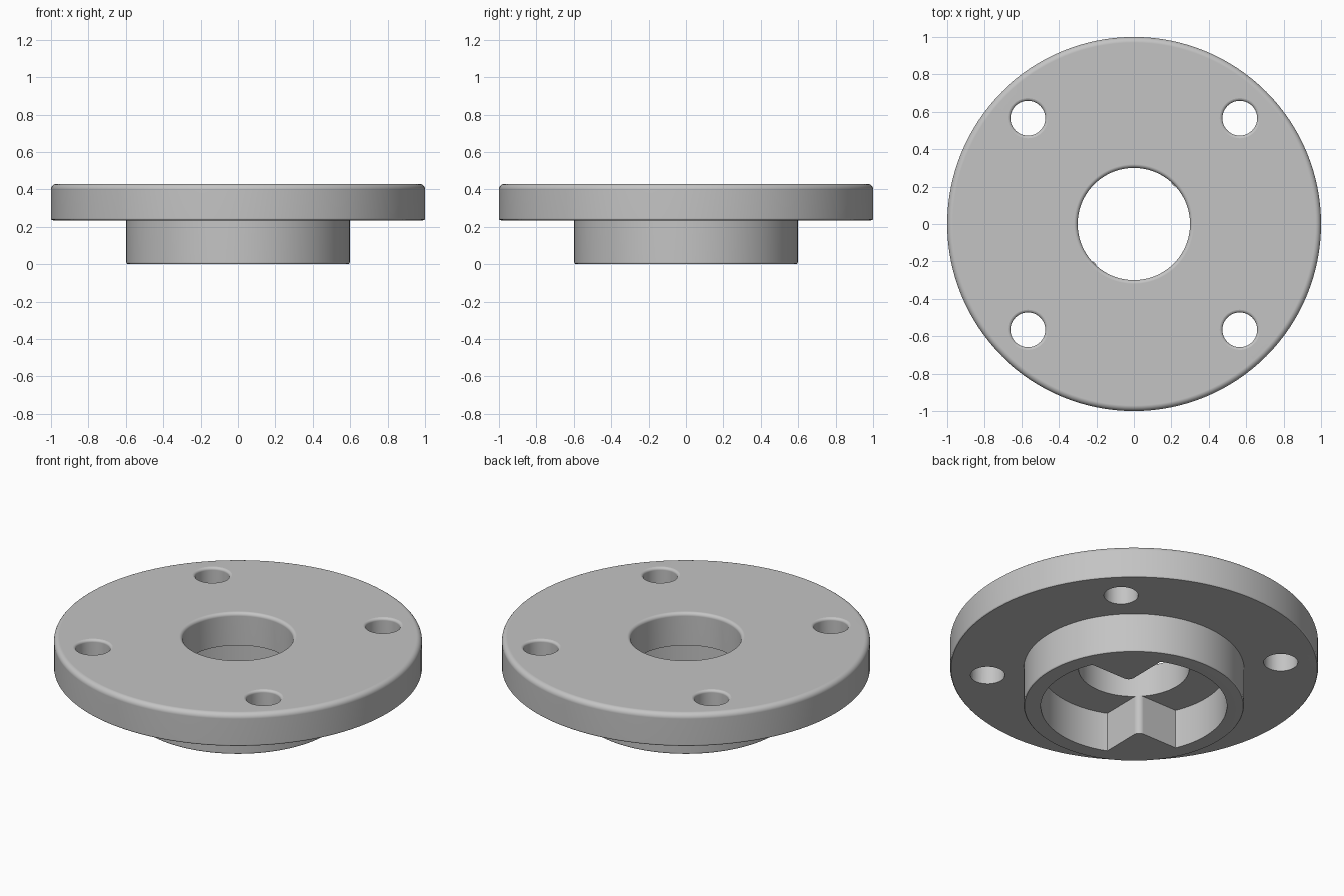
import bpy, bmesh, math
from math import cos, sin, pi, radians

if "Cube" in bpy.data.objects:
    bpy.data.objects.remove(bpy.data.objects["Cube"])

HEIGHT, STEP = 0.43, 0.235      # top of the flange, underside of the flange
BORE_R, CAVITY_R, HUB_R = 0.30, 0.505, 0.598

steel = bpy.data.materials.new("light_grey")
steel.diffuse_color = (0.55, 0.55, 0.55, 1)
steel.use_nodes = True
steel.node_tree.nodes["Principled BSDF"].inputs["Base Color"].default_value = steel.diffuse_color


def arc(cx, cy, r, a0, a1, n=5):
    """Points of a rounded corner, angles in degrees."""
    angles = [radians(a0 + (a1 - a0) * i / n) for i in range(n + 1)]
    return [(cx + r * cos(a), cy + r * sin(a)) for a in angles]


def make_object(name, bm):
    bmesh.ops.recalc_face_normals(bm, faces=bm.faces[:])
    mesh = bpy.data.meshes.new(name)
    bm.to_mesh(mesh)
    bm.free()
    mesh.materials.append(steel)
    obj = bpy.data.objects.new(name, mesh)
    bpy.context.collection.objects.link(obj)
    return obj


def lathe(name, profile, sides, closed):
    """Revolve an (r, z) profile; an open profile gets flat end caps."""
    bm = bmesh.new()
    rings = [[bm.verts.new((r * cos(2 * pi * i / sides), r * sin(2 * pi * i / sides), z))
              for i in range(sides)] for r, z in profile]
    pairs = list(zip(rings, rings[1:]))
    if closed:
        pairs.append((rings[-1], rings[0]))
    else:
        bm.faces.new(rings[0])
        bm.faces.new(rings[-1])
    for a, b in pairs:
        for i in range(sides):
            j = (i + 1) % sides
            bm.faces.new((a[i], a[j], b[j], b[i]))
    return make_object(name, bm)


def smooth(obj):
    bpy.ops.object.select_all(action='DESELECT')
    obj.select_set(True)
    bpy.context.view_layer.objects.active = obj
    bpy.ops.object.shade_smooth_by_angle(angle=radians(30))
    mod = obj.modifiers.new("flat_faces", 'WEIGHTED_NORMAL')
    mod.keep_sharp = True


# Flange and hub, one turned body with a bore and a wider cavity below it
profile = [(BORE_R, STEP)]
profile += arc(BORE_R + 0.02, HEIGHT - 0.02, 0.02, 180, 90)
profile += arc(0.97, HEIGHT - 0.03, 0.03, 90, 0, 6)
profile += arc(0.99, STEP + 0.01, 0.01, 0, -90, 3)
profile += [(HUB_R, STEP)]
profile += arc(HUB_R - 0.01, 0.01, 0.01, 0, -90, 3)
profile += [(CAVITY_R, 0), (CAVITY_R, STEP)]
body = lathe("flange_body", profile, 128, True)

# Four bolt holes with rounded upper rims
hole_r, rim = 0.093, 0.015
hole = [(hole_r, 0.15)] + arc(hole_r + rim, HEIGHT - rim, rim, 180, 92, 4)
hole.append((hole_r + rim, HEIGHT + 0.05))
cutters = []
for k in range(4):
    cutter = lathe("bolt_hole_cutter", hole, 40, False)
    a = radians(45 + 90 * k)
    cutter.location = (0.8 * cos(a), 0.8 * sin(a), 0)
    cutter.hide_render = True
    cutters.append(cutter)
    mod = body.modifiers.new("bolt_hole", 'BOOLEAN')
    mod.operation, mod.object, mod.solver = 'DIFFERENCE', cutter, 'EXACT'
bpy.context.view_layer.update()
cut_mesh = bpy.data.meshes.new_from_object(
    body.evaluated_get(bpy.context.evaluated_depsgraph_get()))
body.modifiers.clear()
body.data = cut_mesh
for cutter in cutters:
    bpy.data.objects.remove(cutter)
smooth(body)

# Two opposite drive teeth inside the hub, right-angled with a rounded tip
outline = arc(0, 0, CAVITY_R + 0.002, -21.7, 21.7, 8) + arc(0.3295, 0, 0.035, 135, 225, 6)
for k, name in enumerate(("drive_tooth_back", "drive_tooth_front")):
    bm = bmesh.new()
    base = bm.faces.new([bm.verts.new((x, y, 0)) for x, y in outline])
    top = bmesh.ops.extrude_face_region(bm, geom=[base])
    bmesh.ops.translate(bm, vec=(0, 0, STEP + 0.002),
                        verts=[v for v in top["geom"] if isinstance(v, bmesh.types.BMVert)])
    tooth = make_object(name, bm)
    tooth.rotation_euler.z = radians(45 + 180 * k)
    smooth(tooth)
